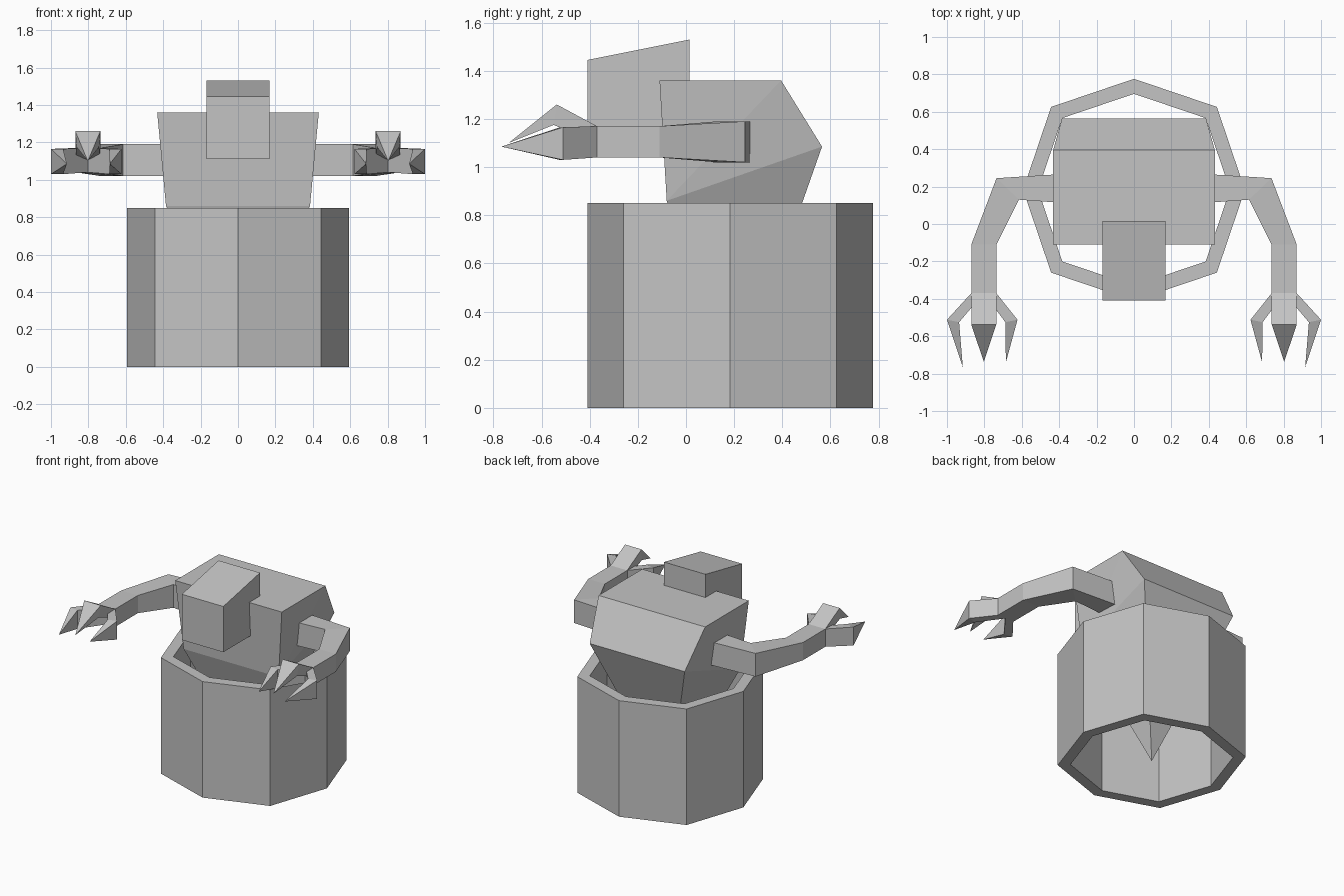
import bpy
import bmesh
from mathutils import Vector

cube = bpy.data.objects.get("Cube")
if cube:
    bpy.data.objects.remove(cube, do_unlink=True)

grey = bpy.data.materials.new("plain grey")
grey.use_nodes = True
grey.diffuse_color = (0.55, 0.55, 0.55, 1)
grey.node_tree.nodes["Principled BSDF"].inputs["Base Color"].default_value = grey.diffuse_color


def add_object(name, bm, mirror=False):
    """Turn a bmesh into a flat shaded object, optionally mirrored across x."""
    bmesh.ops.recalc_face_normals(bm, faces=bm.faces)
    mesh = bpy.data.meshes.new(name)
    bm.to_mesh(mesh)
    bm.free()
    mesh.materials.append(grey)
    obj = bpy.data.objects.new(name, mesh)
    bpy.context.collection.objects.link(obj)
    if mirror:
        obj.modifiers.new("mirror", "MIRROR").use_mirror_merge = False
    return obj


def loft(name, sections, tip=None, mirror=False):
    """Join four-point sections into a closed form, ending in a cap or a point."""
    bm = bmesh.new()
    rings = [[bm.verts.new(p) for p in s] for s in sections]
    bm.faces.new(rings[0])
    for a, b in zip(rings, rings[1:]):
        for i in range(4):
            j = (i + 1) % 4
            bm.faces.new((a[i], a[j], b[j], b[i]))
    last = rings[-1]
    if tip:
        point = bm.verts.new(tip)
        for i in range(4):
            bm.faces.new((last[i], last[(i + 1) % 4], point))
    else:
        bm.faces.new(last)
    return add_object(name, bm, mirror)


def upright(outer, inner, low, high):
    """Section standing on two plan points."""
    return [(*outer, low), (*outer, high), (*inner, high), (*inner, low)]


def level(half, y, z, centre=0.0):
    """Pair of points at equal distance from a centre line."""
    return [(centre - half, y, z), (centre + half, y, z)]


# Open eight-sided barrel with a thick wall
CENTRE_Y = 0.183
bm = bmesh.new()
plan = [(0.593, 0), (0.443, 0.443), (0, 0.593), (-0.443, 0.443)]
plan += [(-x, -y) for x, y in plan]
loops = []
for scale, z in ((1, 0), (1, 0.85), (0.865, 0.85), (0.865, 0)):
    loops.append([bm.verts.new((x * scale, y * scale + CENTRE_Y, z)) for x, y in plan])
for k, ring in enumerate(loops):
    following = loops[(k + 1) % 4]
    for i in range(8):
        j = (i + 1) % 8
        bm.faces.new((ring[i], ring[j], following[j], following[i]))
add_object("barrel", bm)

# Torso tapering to a point at the foot of the barrel
bm = bmesh.new()
corners = [level(0.432, -0.11, 1.36), level(0.432, 0.395, 1.36),
           level(0.385, 0.565, 1.085), level(0.385, -0.08, 0.86)]
pairs = [[bm.verts.new(p) for p in pair] for pair in corners]
top_front, top_back, mid_back, low_front = pairs
apex = bm.verts.new((0, CENTRE_Y, 0))
for a, b in ((top_front, top_back), (top_back, mid_back), (low_front, top_front)):
    bm.faces.new((a[0], a[1], b[1], b[0]))
for pair in (mid_back, low_front):
    bm.faces.new((*pair, apex))
for s in (0, 1):
    bm.faces.new((top_front[s], top_back[s], low_front[s]))
    bm.faces.new((top_back[s], mid_back[s], low_front[s]))
    bm.faces.new((mid_back[s], low_front[s], apex))
add_object("torso", bm)

# Head block with a sloping top
head_front = level(0.168, -0.41, 1.11) + level(0.168, -0.41, 1.445)[::-1]
head_back = level(0.168, 0.015, 1.11) + level(0.168, 0.015, 1.53)[::-1]
loft("head", [head_front, head_back])

# Bent arms
loft("arms", [
    upright((0.37, 0.268), (0.37, 0.112), 1.02, 1.19),
    upright((0.735, 0.245), (0.615, 0.13), 1.02, 1.19),
    upright((0.87, -0.11), (0.735, -0.11), 1.04, 1.17),
    upright((0.87, -0.37), (0.735, -0.37), 1.04, 1.17)], mirror=True)

# Side claws, one either side of the wrist centre line
WRIST_X = 0.803
for name, side, tip_x, tip_y in (("outer_claws", 1, 0.112, -0.767),
                                 ("inner_claws", -1, 0.118, -0.74)):
    def across(distance):
        return WRIST_X + side * distance
    knuckle = 0.197 if side > 0 else 0.18
    loft(name, [
        upright((across(0.067), -0.37), (WRIST_X, -0.37), 1.04, 1.17),
        upright((across(knuckle), -0.512), (across(knuckle - 0.065), -0.525), 1.03, 1.165)],
        tip=(across(tip_x), tip_y, 1.085), mirror=True)

# Top claws
loft("top_claws", [
    level(0.067, -0.37, 1.17, WRIST_X) + level(0.067, -0.37, 1.105, WRIST_X)[::-1],
    level(0.067, -0.537, 1.26, WRIST_X) + level(0.06, -0.55, 1.175, WRIST_X)[::-1]],
    tip=(WRIST_X, -0.737, 1.10), mirror=True)
